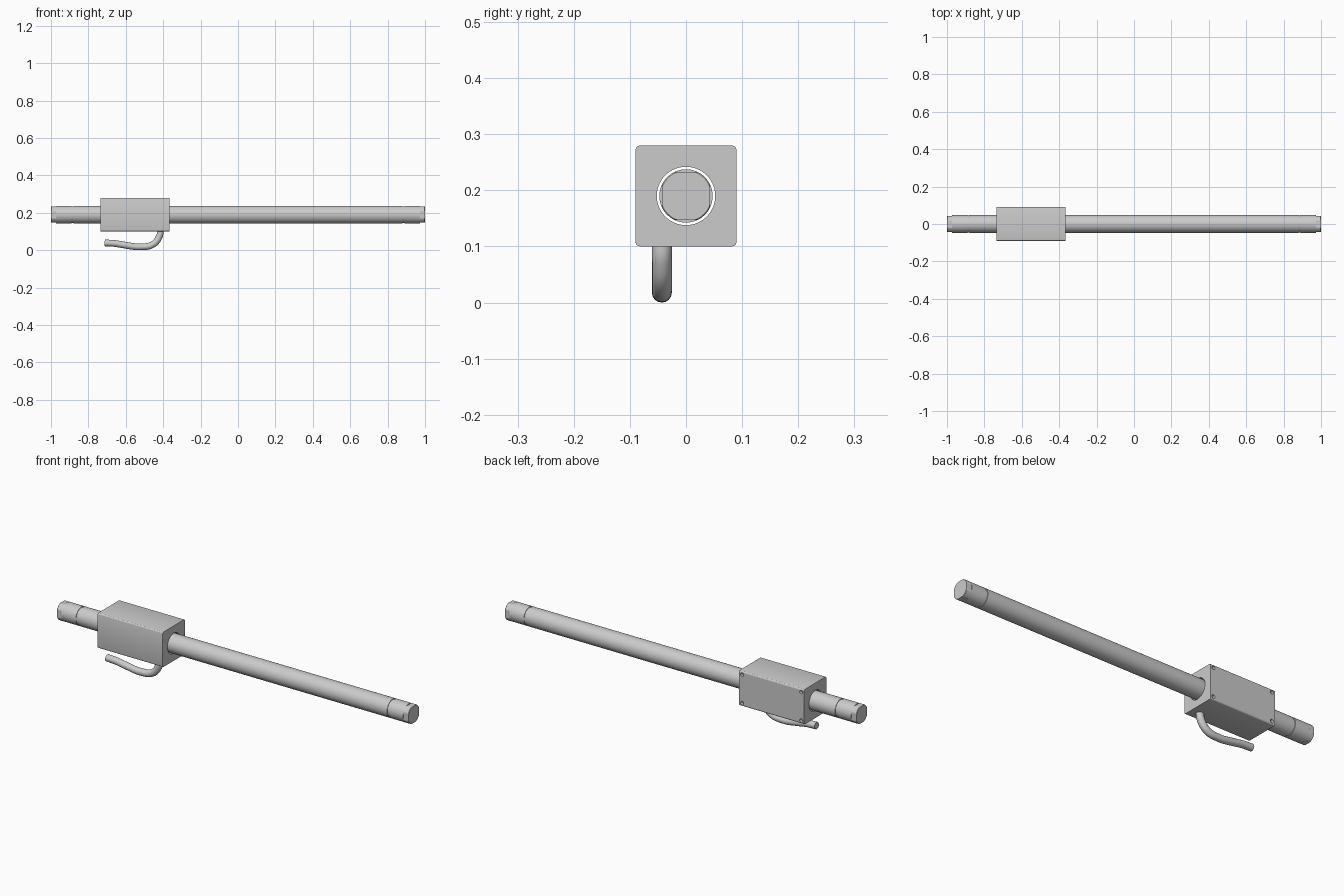
import bpy, bmesh, math
from math import pi, cos, sin

if "Cube" in bpy.data.objects:
    bpy.data.objects.remove(bpy.data.objects["Cube"])

AXIS_Z = 0.19      # height of the rod axis
ROD_R = 0.0475
FLAT = 0.043       # half distance across the wrench flats


def new_object(name, bm):
    mesh = bpy.data.meshes.new(name)
    bmesh.ops.recalc_face_normals(bm, faces=bm.faces)
    bm.to_mesh(mesh)
    bm.free()
    ob = bpy.data.objects.new(name, mesh)
    bpy.context.collection.objects.link(ob)
    return ob


def select_only(ob):
    bpy.ops.object.select_all(action='DESELECT')
    ob.select_set(True)
    bpy.context.view_layer.objects.active = ob


def smooth(ob):
    select_only(ob)
    bpy.ops.object.shade_smooth_by_angle(angle=math.radians(25))


def cut(ob, radius, depth, location, rotation, verts=48):
    bpy.ops.mesh.primitive_cylinder_add(vertices=verts, radius=radius, depth=depth,
                                        location=location, rotation=rotation)
    cutter = bpy.context.object
    cutter.name = "hole_cutter"
    cutter.hide_render = True
    select_only(ob)
    mod = ob.modifiers.new("hole", 'BOOLEAN')
    mod.operation = 'DIFFERENCE'
    mod.solver = 'EXACT'
    mod.object = cutter
    bpy.ops.object.modifier_apply(modifier=mod.name)
    bpy.data.objects.remove(cutter)


# Rod: lathed rings with a groove near each end and four flats at the tips
half = [(0.880, ROD_R, False), (0.880, ROD_R - 0.003, False),
        (0.889, ROD_R - 0.003, False), (0.889, ROD_R, False),
        (0.972, ROD_R, False), (0.972, ROD_R, True),
        (0.998, ROD_R, True), (1.0, ROD_R - 0.002, True)]
stations = [(-x, r, f) for x, r, f in reversed(half)] + half
SEG = 96
bm = bmesh.new()
rings = []
for x, r, flat in stations:
    lim = FLAT if flat else 1.0
    clamp = lambda v: max(-lim, min(lim, v))
    rings.append([bm.verts.new((x, clamp(r * cos(2 * pi * i / SEG)),
                                AXIS_Z + clamp(r * sin(2 * pi * i / SEG))))
                  for i in range(SEG)])
for a, b in zip(rings, rings[1:]):
    for i in range(SEG):
        j = (i + 1) % SEG
        bm.faces.new((a[i], a[j], b[j], b[i]))
bm.faces.new(rings[0])
bm.faces.new(rings[-1])
bmesh.ops.remove_doubles(bm, verts=bm.verts, dist=1e-5)
smooth(new_object("rod", bm))

# Slider housing: block with rounded long edges
bm = bmesh.new()
bmesh.ops.create_cube(bm, size=1)
for v in bm.verts:
    v.co = (-0.55 + v.co.x * 0.37, v.co.y * 0.18, AXIS_Z + v.co.z * 0.18)
long_edges = [e for e in bm.edges if abs(e.verts[0].co.x - e.verts[1].co.x) > 0.1]
bmesh.ops.bevel(bm, geom=long_edges, offset=0.008, segments=3, profile=0.5,
                affect='EDGES')
housing = new_object("slider_housing", bm)

# Through bore with clearance around the rod
cut(housing, 0.052, 0.6, (-0.55, 0, AXIS_Z), (0, pi / 2, 0), 96)

# Screw holes in the four corners of the back face
for sx in (-1, 1):
    for sz in (-1, 1):
        cut(housing, 0.009, 0.03, (-0.55 + sx * 0.168, 0.09, AXIS_Z + sz * 0.073),
            (pi / 2, 0, 0), 24)
smooth(housing)

# Cable leaving the underside of the housing
path = [(-0.414, 0.115), (-0.420, 0.075), (-0.455, 0.031), (-0.52, 0.018),
        (-0.61, 0.028), (-0.66, 0.036), (-0.713, 0.039)]
curve = bpy.data.curves.new("cable", 'CURVE')
curve.dimensions = '3D'
curve.bevel_depth = 0.0178
curve.bevel_resolution = 6
curve.use_fill_caps = True
sp = curve.splines.new('BEZIER')
sp.resolution_u = 10
sp.bezier_points.add(len(path) - 1)
for p, (x, z) in zip(sp.bezier_points, path):
    p.co = (x, -0.043, z)
    p.handle_left_type = p.handle_right_type = 'AUTO'
cable = bpy.data.objects.new("cable", curve)
bpy.context.collection.objects.link(cable)
select_only(cable)
bpy.ops.object.convert(target='MESH')
smooth(bpy.context.object)
